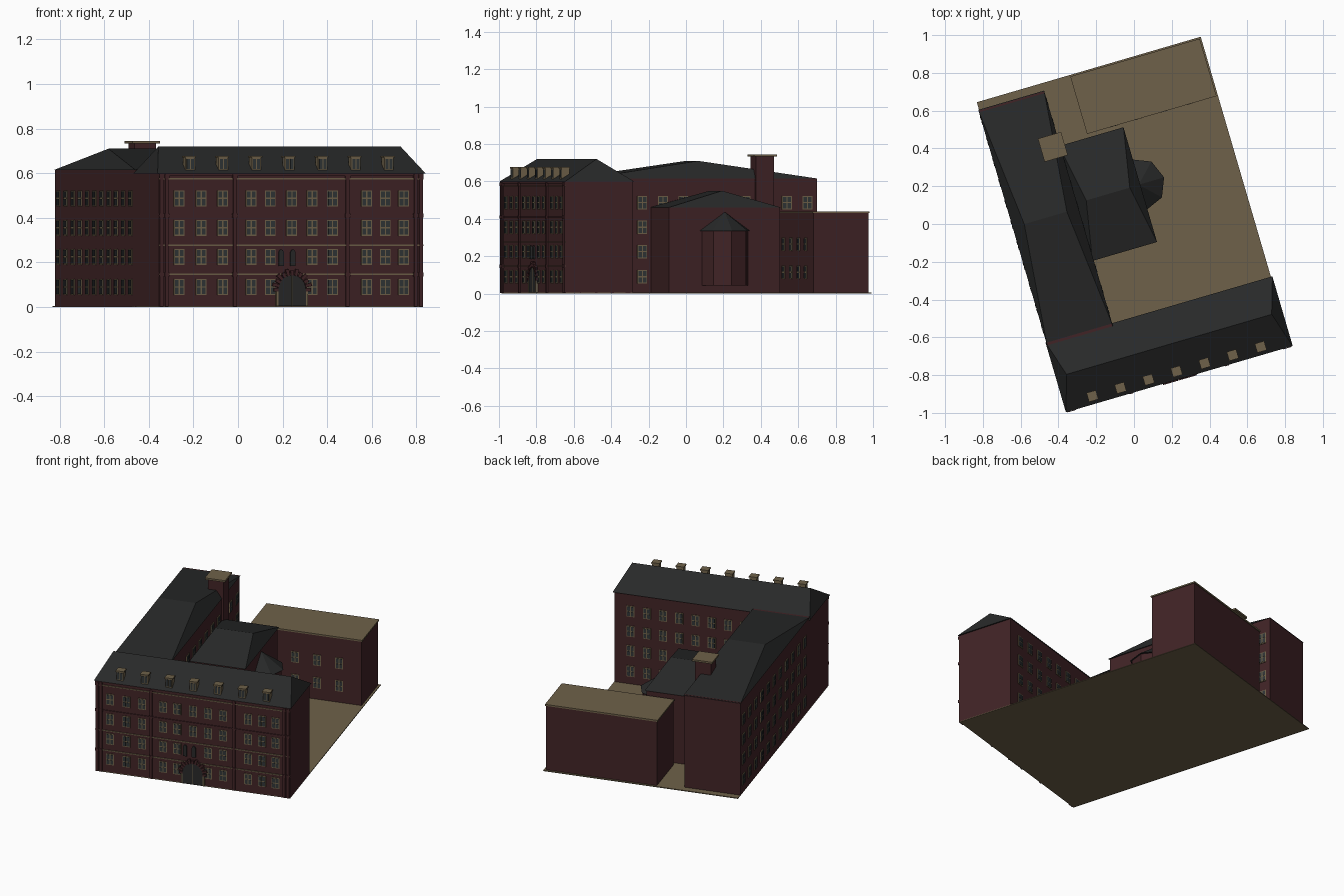
import bpy, bmesh, math
from mathutils import Matrix, Vector

if "Cube" in bpy.data.objects:
    bpy.data.objects.remove(bpy.data.objects["Cube"], do_unlink=True)


def material(name, rgb):
    m = bpy.data.materials.new(name)
    m.use_nodes = True
    m.diffuse_color = (*rgb, 1)
    m.node_tree.nodes["Principled BSDF"].inputs["Base Color"].default_value = (*rgb, 1)
    return m


MATS = [material("dark red brick", (0.052, 0.017, 0.019)),
        material("tan stone", (0.158, 0.120, 0.067)),
        material("charcoal slate", (0.021, 0.022, 0.022)),
        material("dark glass", (0.030, 0.036, 0.038))]
BRICK, TAN, SLATE, GLASS = range(4)

# The whole site is laid out square, then turned on the ground
SITE = Matrix.Translation((-0.355, -0.987, 0)) @ Matrix.Rotation(math.radians(16.3), 4, 'Z')
W, D = 1.235, 1.70


def finish(bm, name):
    bmesh.ops.recalc_face_normals(bm, faces=bm.faces[:])
    bm.transform(SITE)
    mesh = bpy.data.meshes.new(name)
    bm.to_mesh(mesh)
    bm.free()
    used = sorted({p.material_index for p in mesh.polygons})
    indices = [used.index(p.material_index) for p in mesh.polygons]
    for i in used:
        mesh.materials.append(MATS[i])
    for p, i in zip(mesh.polygons, indices):
        p.material_index = i
    ob = bpy.data.objects.new(name, mesh)
    bpy.context.collection.objects.link(ob)


def solid(bm, bottom, top, mat):
    """Join two matching rings of points into a closed solid."""
    a = [bm.verts.new(p) for p in bottom]
    b = [bm.verts.new(p) for p in top]
    n = len(a)
    faces = [bm.faces.new(a), bm.faces.new(b)]
    faces += [bm.faces.new((a[i], a[(i + 1) % n], b[(i + 1) % n], b[i])) for i in range(n)]
    for f in faces:
        f.material_index = mat


def rect(x0, x1, y0, y1):
    return [(x0, y0), (x1, y0), (x1, y1), (x0, y1)]


def slab(bm, outline, z0, z1, mat):
    solid(bm, [(x, y, z0) for x, y in outline], [(x, y, z1) for x, y in outline], mat)


def block(name, x0, x1, y0, y1, z0, z1, mat):
    bm = bmesh.new()
    slab(bm, rect(x0, x1, y0, y1), z0, z1, mat)
    finish(bm, name)


def hip_roof(name, x0, x1, y0, y1, z0, z1, inset, over=0.008):
    """Hipped roof whose ridge runs along x."""
    bm = bmesh.new()
    e = [bm.verts.new((x, y, z0)) for x, y in rect(x0 - over, x1 + over, y0 - over, y1 + over)]
    r = [bm.verts.new((x, (y0 + y1) / 2, z1)) for x in (x0 + inset, x1 - inset)]
    for f in (e, (e[0], e[1], r[1], r[0]), (e[2], e[3], r[0], r[1]),
              (e[1], e[2], r[1]), (e[3], e[0], r[0])):
        bm.faces.new(f).material_index = SLATE
    finish(bm, name)


def wall_frame(origin, along, out):
    """Map (along, out, height) onto a wall."""
    o, a, n = Vector((*origin, 0)), Vector((*along, 0)), Vector((*out, 0))
    return lambda s, d, z: o + a * s + n * d + Vector((0, 0, z))


def plate(bm, wall, outline, depth, mat, back=-0.002):
    solid(bm, [wall(s, back, z) for s, z in outline], [wall(s, depth, z) for s, z in outline], mat)


def window(bm, wall, s, z, w=0.05, h=0.072):
    plate(bm, wall, rect(s - w / 2, s + w / 2, z - h / 2, z + h / 2), 0.004, TAN)
    for sx in (-1, 1):
        for sz in (-1, 1):
            cx, cz = s + sx * w * 0.23, z + sz * h * 0.235
            plate(bm, wall, rect(cx - w * 0.17, cx + w * 0.17, cz - h * 0.19, cz + h * 0.19), 0.006, GLASS)


def arch(s, half, spring, rise, base=0.005, steps=12):
    pts = [(s - half, base), (s + half, base)]
    return pts + [(s + half * math.cos(math.pi * i / steps),
                   spring + rise * math.sin(math.pi * i / steps)) for i in range(steps + 1)]


ROWS = (0.09, 0.225, 0.355, 0.487)
FRONT = wall_frame((0, 0), (1, 0), (0, -1))
REAR = wall_frame((0, 0.368), (1, 0), (0, 1))
OUTER = wall_frame((0, 0), (0, 1), (-1, 0))
COURT = wall_frame((0.355, 0), (0, 1), (1, 0))
ANNEX = wall_frame((0, 1.38), (1, 0), (0, -1))

# Main masses
block("ground_slab", 0, W, 0, D, 0, 0.005, TAN)
block("front_range_walls", 0, W, 0, 0.368, 0.003, 0.602, BRICK)
hip_roof("front_range_roof", 0, W, 0, 0.368, 0.6, 0.72, 0.052)
block("side_wing_walls", 0, 0.355, 0.36, 1.655, 0.003, 0.617, BRICK)
hip_roof("side_wing_roof", 0, 0.355, 0.365, 1.655, 0.615, 0.71, 0.06, 0.004)
block("hall_walls", 0.35, 0.70, 0.73, 1.347, 0.003, 0.462, BRICK)
hip_roof("hall_roof", 0.36, 0.70, 0.73, 1.347, 0.46, 0.55, 0.05)
block("annex_walls", 0.518, 1.222, 1.38, 1.687, 0.003, 0.432, BRICK)
block("annex_roof", 0.513, 1.227, 1.375, 1.692, 0.43, 0.44, TAN)
block("chimney_stack", 0.27, 0.37, 1.31, 1.41, 0.003, 0.735, BRICK)
block("chimney_cap", 0.256, 0.384, 1.296, 1.424, 0.733, 0.745, TAN)


# Eight-sided apse on the hall
def ring(r, z):
    return [(0.70 + r * math.cos(i * math.pi / 4), 1.04 + r * math.sin(i * math.pi / 4), z) for i in range(8)]


bm = bmesh.new()
solid(bm, ring(0.128, 0.045), ring(0.128, 0.337), BRICK)
finish(bm, "apse_walls")
bm = bmesh.new()
solid(bm, ring(0.14, 0.335), ring(0.002, 0.435), SLATE)
finish(bm, "apse_roof")

# Front windows, grouped in three bays
DOOR = 0.62
bays = (0.094, 0.197, 0.297, 0.43, 0.52, DOOR, 0.715, 0.81, 0.97, 1.057, 1.143)
bm = bmesh.new()
for row, z in enumerate(ROWS):
    for s in bays:
        if not (s == DOOR and row < 2):
            window(bm, FRONT, s, z)
finish(bm, "front_windows")

# Remaining windows
bm = bmesh.new()
for z in ROWS:
    for i in range(8):
        window(bm, REAR, 0.41 + 0.103 * i, z)
finish(bm, "rear_windows")

bm = bmesh.new()
for z in ROWS:
    for i in range(11):
        window(bm, OUTER, 0.45 + 0.115 * i, z, 0.055)
finish(bm, "outer_wing_windows")

bm = bmesh.new()
for z in ROWS:
    for i in range(11):
        s = 0.45 + 0.115 * i
        behind_hall = 0.70 < s < 1.38 and z < 0.47
        if not behind_hall and abs(s - 1.36) > 0.06:
            window(bm, COURT, s, z, 0.055)
finish(bm, "court_wing_windows")

bm = bmesh.new()
for z in (0.115, 0.265):
    for i in range(4):
        window(bm, ANNEX, 0.66 + 0.14 * i, z)
finish(bm, "annex_windows")

# String courses and cornice
bm = bmesh.new()
for z, mat in ((0.147, TAN), (0.277, TAN), (0.41, BRICK), (0.575, TAN)):
    plate(bm, FRONT, rect(0, W, z - 0.003, z + 0.003), 0.005, mat)
plate(bm, FRONT, rect(0, W, 0.588, 0.6), 0.007, BRICK)
finish(bm, "string_courses")

# Pilasters with stepped caps
bm = bmesh.new()
for s in (0.012, 0.036, 0.354, 0.88, 1.199, 1.223):
    plate(bm, FRONT, rect(s - 0.008, s + 0.008, 0.003, 0.6), 0.008, BRICK)
    for z in (0.147, 0.41, 0.585):
        plate(bm, FRONT, rect(s - 0.011, s + 0.011, z - 0.009, z + 0.009), 0.011, BRICK)
finish(bm, "pilasters")

# Arched doorway with radiating bricks
bm = bmesh.new()
plate(bm, FRONT, arch(DOOR, 0.065, 0.075, 0.07), 0.008, SLATE)
plate(bm, FRONT, rect(DOOR - 0.002, DOOR + 0.002, 0.005, 0.14), 0.010, TAN)
for side in (-1, 1):
    s = DOOR + side * 0.069
    plate(bm, FRONT, rect(s - 0.005, s + 0.005, 0.005, 0.07), 0.012, TAN)
finish(bm, "front_door")
bm = bmesh.new()
for i in range(13):
    t = math.pi * i / 12
    c, s = math.cos(t), math.sin(t)
    long = 0.094 if i % 2 else 0.086
    plate(bm, FRONT, [(DOOR + r * c - k * s, 0.078 + r * s + k * c)
                      for r, k in ((0.064, -0.007), (long, -0.008), (long, 0.008), (0.064, 0.007))], 0.014, BRICK)
finish(bm, "door_arch_bricks")

# Two slim lancets over the door
bm = bmesh.new()
for s in (DOOR - 0.05, DOOR + 0.005):
    plate(bm, FRONT, arch(s, 0.012, 0.24, 0.018, 0.185), 0.008, SLATE)
finish(bm, "lancet_windows")

# Dormers along the front roof slope
bm = bmesh.new()
for i in range(7):
    s = 0.151 + 0.1547 * i
    face = wall_frame((s, 0.014), (1, 0), (0, -1))
    plate(bm, face, rect(-0.022, 0.022, 0.612, 0.672), 0, TAN, -0.042)
    plate(bm, face, rect(-0.026, 0.026, 0.67, 0.678), 0.004, TAN, -0.046)
    for k in (-0.0095, 0.0095):
        plate(bm, face, rect(k - 0.007, k + 0.007, 0.62, 0.665), 0.002, GLASS)
finish(bm, "dormers")
